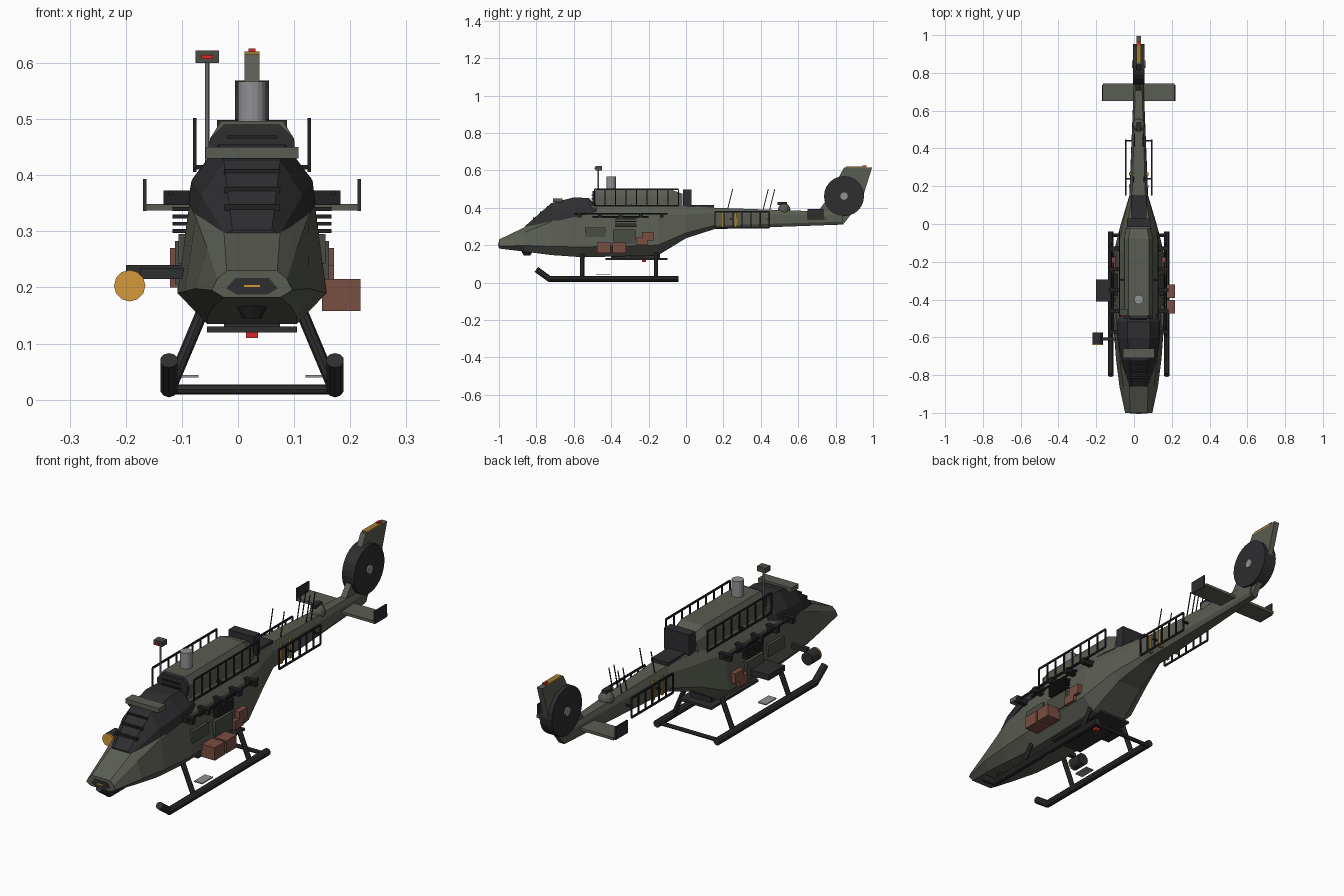
import bpy, bmesh, math
from mathutils import Vector

if "Cube" in bpy.data.objects:
    bpy.data.objects.remove(bpy.data.objects["Cube"])

CX = 0.025  # the airframe's symmetry plane


def mat(name, rgb):
    m = bpy.data.materials.new(name)
    lin = [((c / 255 + 0.055) / 1.055) ** 2.4 for c in rgb]
    m.diffuse_color = (*lin, 1)
    m.use_nodes = True
    m.node_tree.nodes["Principled BSDF"].inputs["Base Color"].default_value = m.diffuse_color
    return m


GREEN = mat("olive grey", (90, 93, 82))
PANEL = mat("dark olive", (74, 77, 67))
DARK = mat("charcoal", (46, 46, 48))
BLACK = mat("black trim", (34, 34, 36))
GREY = mat("light grey", (145, 146, 148))
BROWN = mat("rust brown", (122, 78, 66))
AMBER = mat("amber", (214, 152, 58))
RED = mat("red", (215, 40, 40))
OCHRE = mat("ochre", (160, 124, 50))


def finish(name, bm, m):
    bmesh.ops.recalc_face_normals(bm, faces=bm.faces[:])
    me = bpy.data.meshes.new(name)
    bm.to_mesh(me)
    bm.free()
    me.materials.append(m)
    ob = bpy.data.objects.new(name, me)
    ob.location.x = CX
    bpy.context.collection.objects.link(ob)
    return ob


def loft(name, sections, m):
    """Sections: (y, half width, z, half width, z ...) from the bottom up."""
    bm = bmesh.new()
    rings = []
    for y, *p in sections:
        half = list(zip(p[::2], p[1::2]))
        pts = half + [(-w, z) for w, z in reversed(half)]
        rings.append([bm.verts.new((x, y, z)) for x, z in pts])
    n = len(rings[0])
    for a, b in zip(rings, rings[1:]):
        for i in range(n):
            bm.faces.new((a[i], a[(i + 1) % n], b[(i + 1) % n], b[i]))
    bm.faces.new(rings[0])
    bm.faces.new(rings[-1])
    return finish(name, bm, m)


def box(name, x, y, z, m):
    """x, y and z are (low, high) ranges, x measured from the symmetry plane."""
    bm = bmesh.new()
    bmesh.ops.create_cube(bm, size=1)
    for v in bm.verts:
        v.co = [(r[0] + r[1]) / 2 + c * (r[1] - r[0]) for r, c in zip((x, y, z), v.co)]
    return finish(name, bm, m)


def tube(name, a, b, r, m, sides=8, r2=None):
    a, b = Vector(a), Vector(b)
    bm = bmesh.new()
    bmesh.ops.create_cone(bm, cap_ends=True, segments=sides, radius1=r,
                          radius2=r if r2 is None else r2, depth=(b - a).length)
    bm.transform((b - a).to_track_quat('Z', 'Y').to_matrix().to_4x4())
    bmesh.ops.translate(bm, verts=bm.verts[:], vec=(a + b) / 2)
    return finish(name, bm, m)


def plate(name, pts, x, m):
    """Side profile of (y, z) points extruded over the x range."""
    bm = bmesh.new()
    f = bm.faces.new([bm.verts.new((x[0], y, z)) for y, z in pts])
    ext = bmesh.ops.extrude_face_region(bm, geom=[f], use_keep_orig=True)
    bmesh.ops.translate(bm, vec=(x[1] - x[0], 0, 0),
                        verts=[v for v in ext["geom"] if isinstance(v, bmesh.types.BMVert)])
    return finish(name, bm, m)


def both(lo, hi, s):
    return tuple(sorted((lo * s, hi * s)))


# Fuselage with tail boom
loft("fuselage", [
    (-1.0, .05, .182, .072, .195, .062, .215, .045, .23),
    (-.86, .07, .165, .102, .198, .08, .27, .05, .297),
    (-.72, .08, .147, .12, .193, .1, .325, .06, .36),
    (-.55, .08, .135, .133, .19, .11, .36, .08, .41),
    (-.15, .08, .145, .133, .2, .11, .36, .08, .41),
    (0, .06, .237, .095, .265, .085, .365, .06, .41),
    (.15, .035, .285, .05, .305, .048, .37, .035, .40),
    (.84, .014, .31, .022, .325, .022, .36, .014, .376)], GREEN)

# Canopy with brow plate and wiper slats
loft("canopy", [
    (-.86, .055, .275, .05, .295, .035, .302),
    (-.72, .098, .32, .09, .365, .05, .425),
    (-.6, .113, .35, .108, .39, .06, .455),
    (-.52, .112, .365, .105, .395, .06, .452),
    (-.475, .1, .38, .09, .4, .06, .41)], DARK)
box("brow_plate", (-.083, .083), (-.71, -.66), (.43, .45), GREEN)
for i in range(3):
    y, z = -.81 + i * .037, .345 + i * .031
    box("canopy_slat", (-.05, .05), (y - .008, y + .012), (z - .008, z + .003), BLACK)

# Nose face, lamp and chin turret
loft("nose_face", [(-1.002, .026, .187, .046, .198, .03, .217),
                   (-.99, .026, .187, .046, .198, .03, .217)], DARK)
box("nose_lamp", (-.015, .015), (-1.005, -1.0), (.2, .205), AMBER)
tube("chin_turret", (0, -.85, .175), (0, -.85, .145), .034, BLACK, 10, .018)

# Engine housing, exhaust stack and aft box
loft("engine_housing", [
    (-.485, .08, .405, .075, .465, .055, .497),
    (-.08, .08, .405, .075, .465, .055, .497),
    (-.02, .07, .405, .06, .45, .045, .475)], GREEN)
loft("engine_intake", [
    (-.5, .07, .42, .075, .465, .05, .49),
    (-.484, .07, .42, .075, .465, .05, .49)], DARK)
for z in (.445, .465):
    box("intake_slat", (-.045, .045), (-.506, -.5), (z, z + .006), BLACK)
tube("exhaust_stack", (0, -.4, .48), (0, -.4, .567), .025, GREY, 16)
box("aft_box", (-.062, .062), (-.015, .03), (.405, .498), DARK)
box("aft_deck", (-.042, .042), (.03, .15), (.4, .415), DARK)


# Ladder style railings
def railing(name, x, y0, y1, z0, z1, n):
    for z in (z0, z1):
        box(name + "_rail", (x - .003, x + .003), (y0, y1), (z - .004, z + .004), BLACK)
    for i in range(n):
        y = y0 + (y1 - y0) * i / (n - 1)
        box(name + "_post", (x - .003, x + .003), (y - .003, y + .003), (z0, z1), BLACK)


for s in (-1, 1):
    railing("roof_railing", s * .102, -.49, -.04, .41, .498, 9)
    railing("boom_railing", s * .069, .155, .445, .292, .378, 7)
    for x, y in ((.045, .24), (.035, .44)):
        box("railing_bracket", both(.03, .069, s), (y - .004, y + .004), (.335, .342), BLACK)
    box("roof_bracket", both(.07, .102, s), (-.3, -.29), (.41, .418), BLACK)

    # Side rods on clamps
    tube("upper_rod", (s * .145, -.6, .368), (s * .145, -.1, .368), .005, BLACK, 6)
    tube("lower_rod", (s * .135, -.5, .352), (s * .135, -.2, .352), .005, BLACK, 6)
    for y in (-.57, -.46, -.35, -.24, -.13):
        box("rod_clamp", both(.1, .158, s), (y - .01, y + .01), (.347, .373), BLACK)

    # Side panels, louvres and rust patch
    box("front_panel", both(.115, .131, s), (-.54, -.43), (.243, .295), PANEL)
    box("rear_panel", both(.115, .137, s), (-.39, -.27), (.205, .283), PANEL)
    for i in range(4):
        box("louvre", both(.105, .142, s), (-.38, -.265), (.297 + i * .013, .304 + i * .013), BLACK)
    plate("rust_patch", [(-.265, .2), (-.205, .2), (-.205, .225), (-.175, .225), (-.175, .27),
                         (-.235, .27), (-.235, .24), (-.265, .24)], both(.115, .146, s), BROWN)

    # Landing skid with upturned tip, legs and footplate
    tube("skid", (s * .148, -.735, .02), (s * .148, -.04, .02), .016, DARK, 10)
    tube("skid_tip", (s * .148, -.728, .018), (s * .148, -.8, .07), .016, DARK, 10)
    for y in (-.555, -.16):
        tube("skid_leg", (s * .146, y, .02), (s * .085, y, .165), .011, DARK)
    box("footplate", both(.095, .135, s), (-.48, -.405), (.039, .044), GREY)

    # Tailplane endplate, fan hub and boom bands
    box("endplate", both(.188, .194, s), (.65, .735), (.336, .393), DARK)
    tube("fan_hub", (s * .028, .845, .462), (s * .036, .845, .462), .02, GREY, 12)
    for y in (.2, .265):
        box("boom_band", both(.02, .052, s), (y - .007, y + .007), (.295, .378), OCHRE)

    # Whip antennas
    for y, x in ((.22, .028), (.41, .022), (.445, .022)):
        tube("whip_antenna", (s * x, y, .38), (s * x, y + .03, .50), .0025, BLACK, 5)

tube("skid_cross_tube", (-.148, -.06, .018), (.148, -.06, .018), .009, DARK)

# Belly plate and beacon
box("belly_plate", (-.08, .08), (-.43, -.1), (.12, .13), DARK)
box("belly_mount", (-.05, .05), (-.4, -.14), (.13, .2), DARK)
box("belly_beacon", (-.011, .011), (-.235, -.215), (.11, .12), RED)

# Tail fin, shrouded fan and tailplane
plate("tail_fin", [(.69, .36), (.75, .44), (.845, .615), (.995, .615), (.94, .44), (.84, .31), (.8, .31)],
      (-.013, .013), GREEN)
tube("tail_fan", (-.03, .845, .462), (.03, .845, .462), .107, DARK, 24)
box("fin_cap", (-.013, .013), (.855, .96), (.61, .62), OCHRE)
box("fin_beacon", (-.006, .006), (.945, .965), (.618, .626), RED)
box("tailplane", (-.19, .19), (.65, .745), (.337, .349), GREEN)

# Boom dome
bm = bmesh.new()
bmesh.ops.create_uvsphere(bm, u_segments=12, v_segments=8, radius=.033)
bmesh.ops.translate(bm, verts=bm.verts[:], vec=(0, .525, .39))
finish("boom_dome", bm, GREEN)
box("dome_sensor", (-.012, .012), (.49, .54), (.415, .43), DARK)

# Sensor mast on the left of the roof
tube("mast_pole", (-.08, -.468, .4), (-.08, -.468, .6), .004, GREY)
box("mast_head", (-.101, -.059), (-.485, -.45), (.6, .622), PANEL)
box("mast_light", (-.09, -.07), (-.49, -.485), (.607, .614), RED)

# Left searchlight and sponson plate
tube("searchlight", (-.218, -.635, .203), (-.218, -.575, .203), .028, DARK, 12)
tube("searchlight_lens", (-.218, -.64, .203), (-.218, -.634, .203), .028, AMBER, 12)
box("searchlight_arm", (-.2, -.1), (-.618, -.6), (.215, .235), DARK)
box("sponson_plate", (-.225, -.125), (-.41, -.295), (.215, .24), DARK)

# Right cargo boxes
for y in (-.475, -.393):
    box("cargo_box", (.125, .193), (y, y + .072), (.158, .215), BROWN)
